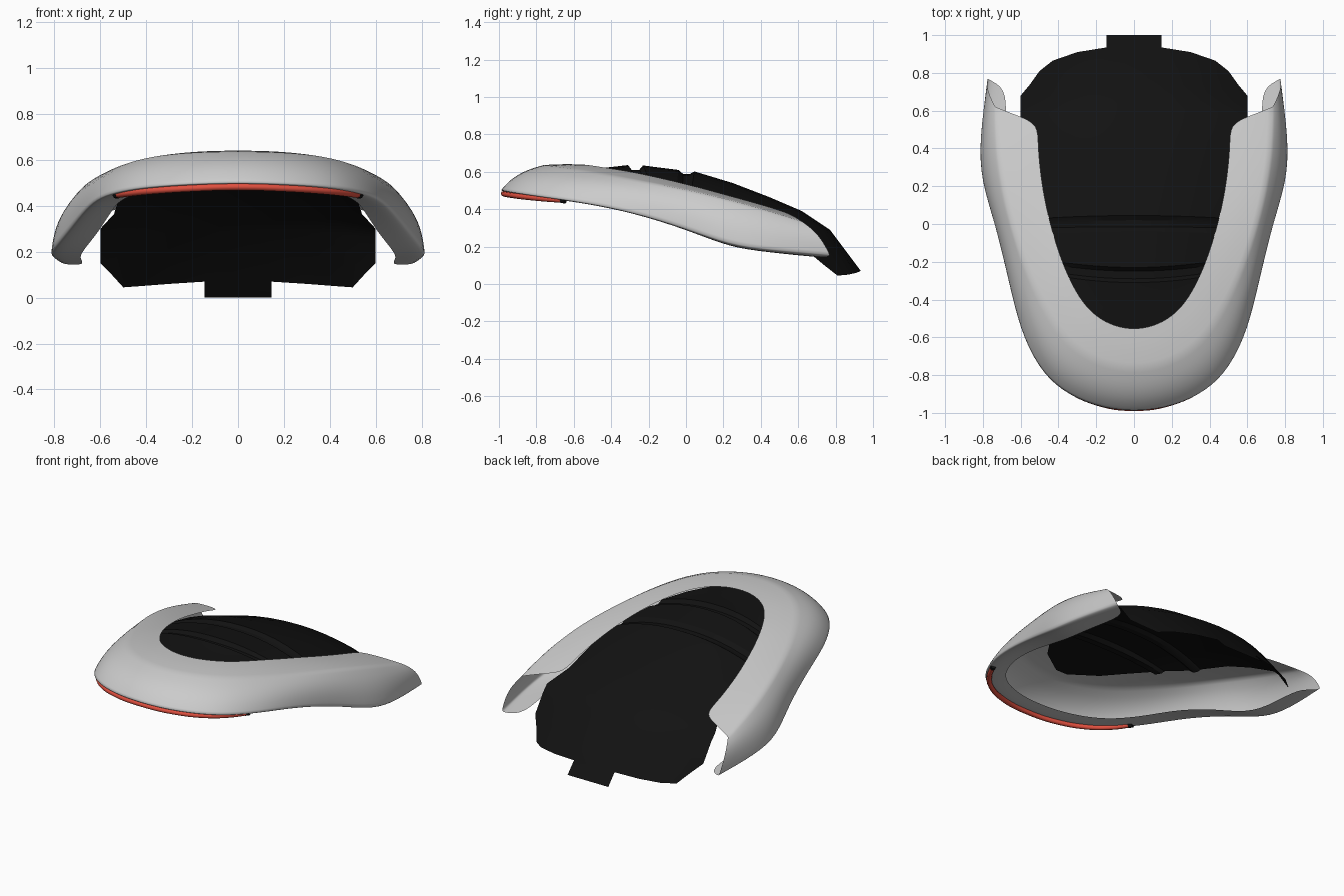
import bpy
from mathutils import Vector

if "Cube" in bpy.data.objects:
    bpy.data.objects.remove(bpy.data.objects["Cube"])


def material(name, rgb):
    m = bpy.data.materials.new(name)
    m.diffuse_color = (*rgb, 1)
    m.use_nodes = True
    m.node_tree.nodes["Principled BSDF"].inputs["Base Color"].default_value = m.diffuse_color
    return m


BLACK = material("black", (0.006, 0.006, 0.006))
RED = material("red", (0.75, 0.08, 0.05))


def mesh_object(name, verts, faces, mat=None):
    me = bpy.data.meshes.new(name)
    me.from_pydata(verts, [], faces)
    ob = bpy.data.objects.new(name, me)
    bpy.context.collection.objects.link(ob)
    if mat:
        me.materials.append(mat)
    return ob


def grid_faces(rows, cols):
    return [(r * cols + c, r * cols + c + 1, (r + 1) * cols + c + 1, (r + 1) * cols + c)
            for r in range(rows - 1) for c in range(cols - 1)]


def smooth(ob, angle):
    bpy.ops.object.select_all(action='DESELECT')
    ob.select_set(True)
    bpy.context.view_layer.objects.active = ob
    bpy.ops.object.shade_smooth_by_angle(angle=angle)


# Shell rails, from the nose to the tip of one arm: inner rim, ridge, lower outer edge
inner = [(0, -.56, .64), (.11, -.54, .638), (.2, -.49, .632), (.27, -.42, .62), (.34, -.3, .602),
         (.4, -.15, .57), (.455, .04, .525), (.49, .22, .475), (.51, .42, .42), (.505, .53, .385)]
ridge = [(0, -.77, .637), (.16, -.745, .635), (.3, -.67, .625), (.4, -.57, .61), (.49, -.42, .585),
         (.575, -.24, .55), (.655, 0, .505), (.70, .2, .46), (.73, .4, .405), (.735, .62, .335)]
lower = [(0, -1, .503), (.21, -.97, .497), (.39, -.885, .485), (.51, -.76, .467), (.605, -.56, .44),
         (.665, -.3, .39), (.735, 0, .30), (.812, .23, .21), (.82, .45, .182), (.775, .77, .155)]

# U-shaped shell: hollow section lofted along the rails, mirrored
verts = []
for i, r, b in zip(inner, ridge, lower):
    i, r, b = Vector(i), Vector(r), Vector(b)
    inward = i - b
    inward.z = 0
    inward.normalize()
    if b.y > .7:
        inward = Vector((-.85, -.5, 0))
    bulge = Vector((0, 0, .02)) - inward * .022
    verts += [i, i.lerp(r, .5) + Vector((0, 0, .004)), r,
              r.lerp(b, .35) + bulge * .9, r.lerp(b, .7) + bulge * .85,
              b, b + inward * .03 + Vector((0, 0, -.012)), b + inward * .13 + Vector((0, 0, -.012))]
shell = mesh_object("shell", verts, grid_faces(len(inner), 8))
crease = shell.data.attributes.new("crease_edge", 'FLOAT', 'EDGE')
for e in shell.data.edges:
    col = {v % 8 for v in e.vertices}
    if col == {2}:
        crease.data[e.index].value = .8
    elif col == {5}:
        crease.data[e.index].value = .45
mirror = shell.modifiers.new("mirror", 'MIRROR')
mirror.use_clip = True
sub = shell.modifiers.new("subdivide", 'SUBSURF')
sub.levels = sub.render_levels = 2
smooth(shell, 3.1)

# Black cover: crowned sheet with two grooves (centre y, z, then edge x, y, z)
rows = [(-.66, .612, .04, -.66, .612), (-.6, .617, .2, -.55, .612), (-.45, .62, .29, -.42, .602),
        (-.31, .636, .37, -.28, .582), (-.29, .61, .38, -.26, .56), (-.25, .61, .395, -.22, .555),
        (-.23, .634, .4, -.2, .563), (-.04, .61, .465, -.05, .525), (-.015, .588, .472, -.02, .5),
        (.02, .588, .48, .01, .497), (.045, .602, .485, .03, .505), (.25, .54, .515, .24, .445),
        (.45, .463, .54, .42, .365), (.62, .39, .6, .56, .3), (.77, .29, .6, .6, .26)]
N = 6
verts = []
for yc, zc, xe, ye, ze in rows:
    for k in range(-N, N + 1):
        u = k / N
        verts.append((u * xe, yc + (ye - yc) * u * u, zc + (ze - zc) * abs(u) ** 2.2))
rim = [(0, .935, .07), (.145, .935, .07), (.3, .91, .06), (.43, .865, .05),
       (.5, .81, .045), (.55, .74, .1), (.6, .68, .15)]
verts += [(-x, y, z) for x, y, z in rim[:0:-1]] + rim
cols = 2 * N + 1
faces = grid_faces(len(rows) + 1, cols)
# Rear tab
a = len(rows) * cols + N - 1
n = len(verts)
verts += [(-.145, 1, 0), (.145, 1, 0)]
faces.append((a, a + 1, a + 2, n + 1, n))
cover = mesh_object("cover", verts, faces, BLACK)
smooth(cover, .5)


# Light strip under the nose, with dark end caps
def tube(name, points, radius, mat):
    cu = bpy.data.curves.new(name, 'CURVE')
    cu.dimensions = '3D'
    cu.bevel_depth = radius
    cu.bevel_resolution = 2
    cu.use_fill_caps = True
    sp = cu.splines.new('BEZIER')
    sp.bezier_points.add(len(points) - 1)
    for bp, p in zip(sp.bezier_points, points):
        bp.co = p
        bp.handle_left_type = bp.handle_right_type = 'AUTO'
    sp.resolution_u = 6
    cu.materials.append(mat)
    ob = bpy.data.objects.new(name, cu)
    bpy.context.collection.objects.link(ob)


half = [(0, -.975, .483), (.2, -.945, .477), (.37, -.86, .466), (.47, -.755, .456), (.525, -.66, .449)]
tube("light_strip", [(-x, y, z) for x, y, z in half[:0:-1]] + half, .015, RED)
for s in (-1, 1):
    tube("strip_end_cap", [(s * .52, -.668, .449), (s * .532, -.645, .447)], .016, BLACK)
